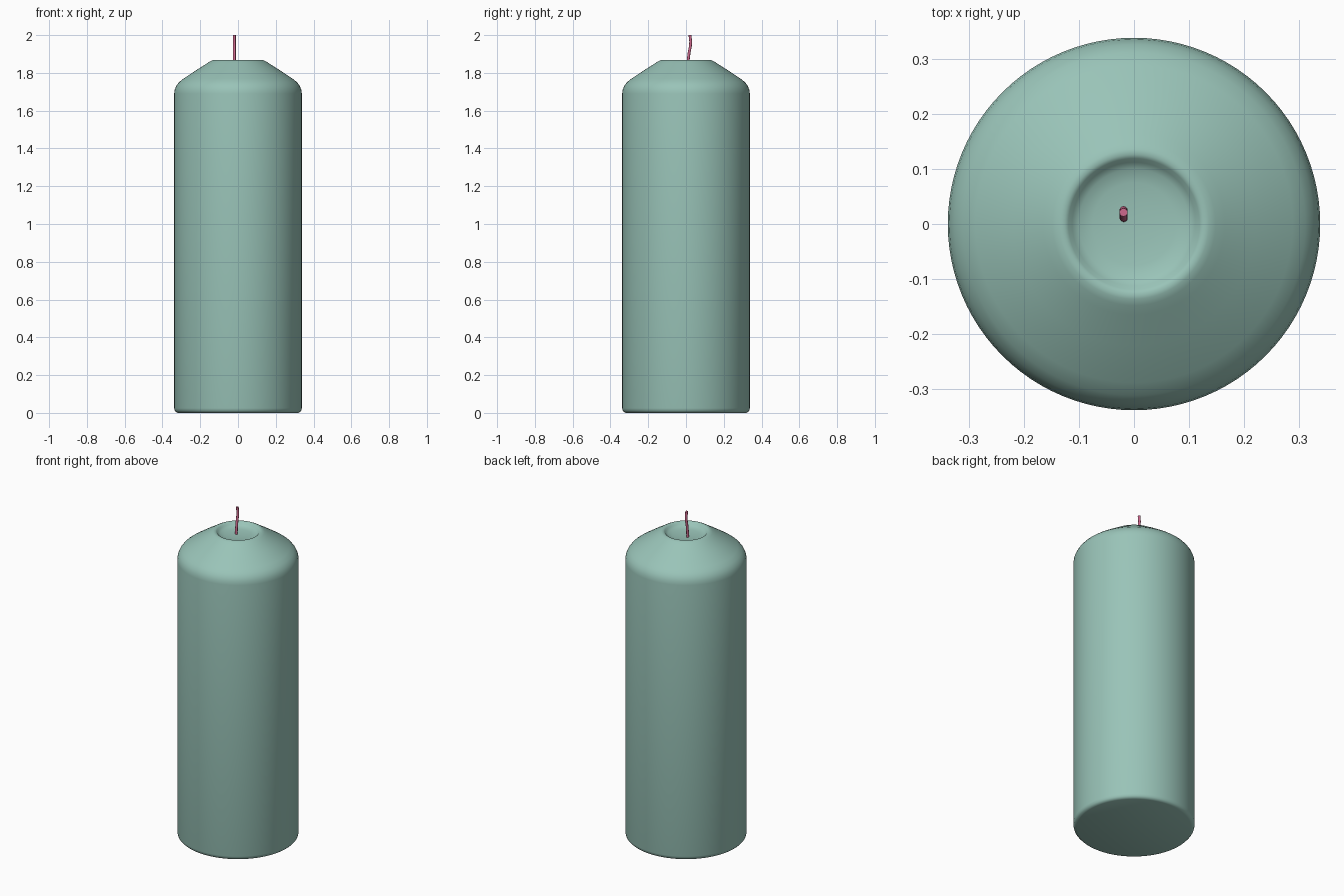
import bpy
import bmesh
import math

if "Cube" in bpy.data.objects:
    bpy.data.objects.remove(bpy.data.objects["Cube"], do_unlink=True)


def make_material(name, colour):
    mat = bpy.data.materials.new(name)
    mat.use_nodes = True
    mat.diffuse_color = colour
    mat.node_tree.nodes["Principled BSDF"].inputs["Base Color"].default_value = colour
    return mat


def add_object(name, bm, mat, angle):
    bmesh.ops.recalc_face_normals(bm, faces=bm.faces)
    mesh = bpy.data.meshes.new(name)
    bm.to_mesh(mesh)
    bm.free()
    mesh.materials.append(mat)
    obj = bpy.data.objects.new(name, mesh)
    bpy.context.collection.objects.link(obj)
    bpy.ops.object.select_all(action='DESELECT')
    obj.select_set(True)
    bpy.context.view_layer.objects.active = obj
    bpy.ops.object.shade_smooth_by_angle(angle=math.radians(angle))
    return obj


def skin_rings(rings, sides):
    """Bridge circles given as (centre x, centre y, z, radius) and cap both ends."""
    bm = bmesh.new()
    loops = []
    for cx, cy, z, r in rings:
        loops.append([bm.verts.new((cx + r * math.cos(math.tau * i / sides),
                                    cy + r * math.sin(math.tau * i / sides), z))
                      for i in range(sides)])
    for low, high in zip(loops, loops[1:]):
        for i in range(sides):
            j = (i + 1) % sides
            bm.faces.new((low[i], low[j], high[j], high[i]))
    bm.faces.new(loops[0][::-1])
    bm.faces.new(loops[-1])
    return bm


green = make_material("sage green wax", (0.32, 0.55, 0.48, 1))
pink = make_material("pink wick", (0.62, 0.14, 0.27, 1))

# Wax body: rounded foot, straight wall, sloping shoulder, shallow melted dish
profile = [(0.318, 0), (0.328, 0.004), (0.335, 0.012), (0.338, 0.025),
           (0.338, 1.69), (0.335, 1.712), (0.326, 1.733), (0.311, 1.752),
           (0.288, 1.770), (0.22, 1.815), (0.165, 1.850), (0.148, 1.861),
           (0.136, 1.867), (0.126, 1.868), (0.119, 1.864), (0.112, 1.855),
           (0.10, 1.847), (0.075, 1.842), (0.04, 1.839), (0.01, 1.838)]
add_object("candle_body", skin_rings([(0, 0, z, r) for r, z in profile], 96), green, 50)

# Wick: thin, slightly bent and off centre
path = [(0.011, 1.83), (0.012, 1.87), (0.017, 1.91),
        (0.023, 1.94), (0.025, 1.965), (0.021, 2.0)]
add_object("wick", skin_rings([(-0.019, y, z, 0.0075) for y, z in path], 12), pink, 50)
